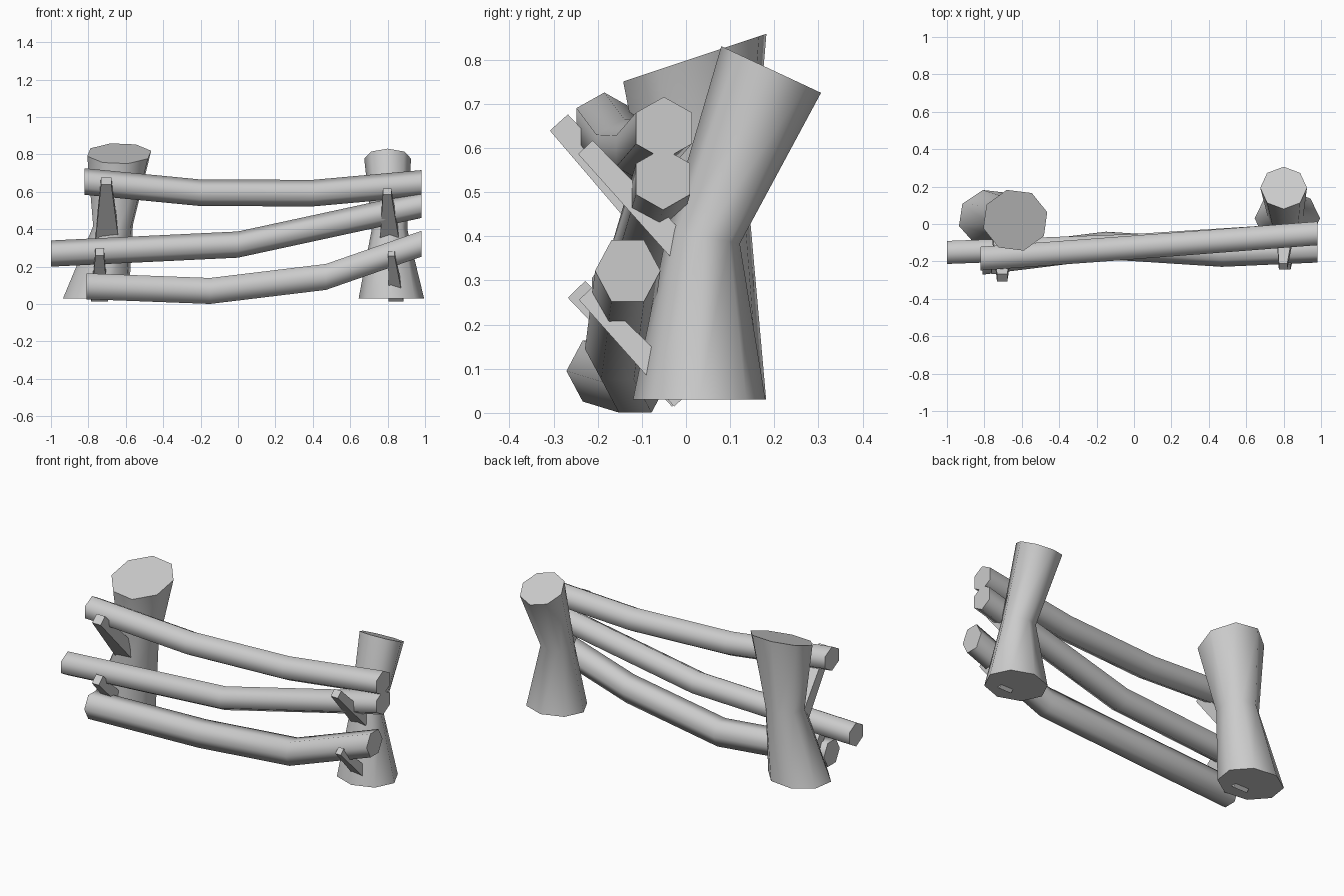
import bpy, bmesh, math
from mathutils import Vector

if "Cube" in bpy.data.objects:
    bpy.data.objects.remove(bpy.data.objects["Cube"], do_unlink=True)

GREY = (0.6, 0.6, 0.6, 1)
wood = bpy.data.materials.new("grey_wood")
wood.use_nodes = True
wood.diffuse_color = GREY
wood.node_tree.nodes["Principled BSDF"].inputs["Base Color"].default_value = GREY


def loft(name, rings, smooth=True):
    """Skin a list of equal rings and close both ends with flat caps."""
    bm = bmesh.new()
    rows = [[bm.verts.new(p) for p in ring] for ring in rings]
    n = len(rows[0])
    for a, b in zip(rows, rows[1:]):
        for i in range(n):
            j = (i + 1) % n
            bm.faces.new((a[i], a[j], b[j], b[i])).smooth = smooth
    for cap in (bm.faces.new(rows[0]), bm.faces.new(rows[-1])):
        for edge in cap.edges:
            edge.smooth = False
    bmesh.ops.recalc_face_normals(bm, faces=bm.faces)
    mesh = bpy.data.meshes.new(name)
    bm.to_mesh(mesh)
    bm.free()
    mesh.materials.append(wood)
    obj = bpy.data.objects.new(name, mesh)
    bpy.context.collection.objects.link(obj)
    return obj


def angles(n, turn=0):
    return [math.tau * i / n + math.radians(turn) for i in range(n)]


def post(name, sections, turn=0):
    """Eight-sided post; each section is centre, x radius, y radius, slope."""
    loft(name, [[Vector(c) + Vector((rx * math.cos(a), ry * math.sin(a), slope * ry * math.sin(a)))
                 for a in angles(8, turn)] for c, rx, ry, slope in sections])


def rail(name, path, ry, rz, turn):
    """Six-sided bent rail running along x."""
    loft(name, [[Vector(c) + Vector((0, ry * math.cos(a), rz * math.sin(a)))
                 for a in angles(6, turn)] for c in path])


def peg(name, tip, base, tip_size, base_size):
    """Square tapered peg; each size is width and thickness."""
    tip, base = Vector(tip), Vector(base)
    side = Vector((1, 0, 0))
    up = side.cross((base - tip).normalized())
    corners = ((-1, -1), (1, -1), (1, 1), (-1, 1))
    loft(name, [[c + side * (u * w / 2) + up * (v * t / 2) for u, v in corners]
                for c, (w, t) in ((tip, tip_size), (base, base_size))], smooth=False)


# Waisted posts
post("left_post", [((0.82, 0.03, 0.03), 0.175, 0.15, 0),
                   ((0.81, 0.04, 0.4), 0.095, 0.082, -0.2),
                   ((0.8, 0.193, 0.778), 0.125, 0.113, -0.467)])
post("right_post", [((-0.76, 0.03, 0.03), 0.182, 0.157, 0),
                    ((-0.668, 0.035, 0.42), 0.11, 0.115, 0.1),
                    ((-0.635, 0.02, 0.805), 0.177, 0.168, 0.333)], turn=15)

# Bent rails
rail("top_rail", [(-0.82, -0.185, 0.655), (-0.2, -0.14, 0.595),
                  (0.4, -0.095, 0.593), (0.98, -0.05, 0.645)], 0.073, 0.071, 30)
rail("middle_rail", [(-1.0, -0.152, 0.27), (0, -0.115, 0.318),
                     (0.98, -0.052, 0.53)], 0.071, 0.07, 30)
rail("bottom_rail", [(-0.81, -0.197, 0.095), (-0.15, -0.115, 0.07),
                     (0.47, -0.155, 0.145), (0.98, -0.132, 0.322)], 0.074, 0.08, 0)

# Supporting pegs
peg("right_upper_peg", (-0.705, -0.288, 0.658), (-0.7, -0.02, 0.36), (0.055, 0.055), (0.125, 0.075))
peg("left_upper_peg", (0.797, -0.228, 0.602), (0.81, -0.01, 0.37), (0.045, 0.045), (0.1, 0.06))
peg("right_lower_peg", (-0.74, -0.248, 0.28), (-0.74, -0.01, 0.035), (0.045, 0.055), (0.09, 0.06))
peg("left_lower_peg", (0.82, -0.228, 0.27), (0.845, -0.005, 0.035), (0.035, 0.04), (0.08, 0.06))
